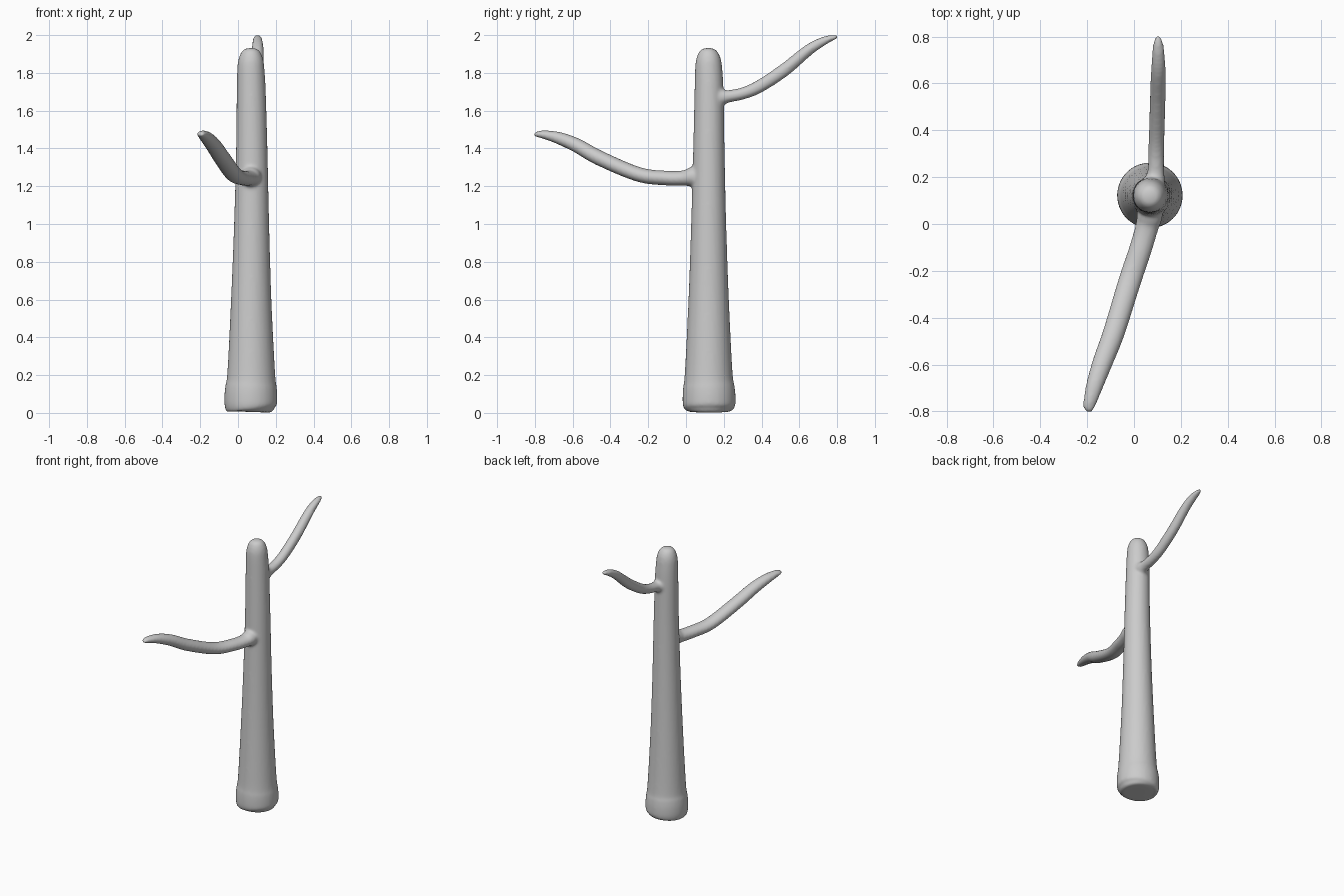
import bpy, bmesh, math
from mathutils import Vector


def spline(rows, steps=6):
    """Catmull-Rom interpolation through station rows."""
    pts = [rows[0]] + rows + [rows[-1]]
    out = []
    for i in range(1, len(pts) - 2):
        for s in range(steps):
            t = s / steps
            out.append([0.5 * (2 * b + (c - a) * t + (2 * a - 5 * b + 4 * c - d) * t * t
                               + (3 * b - a - 3 * c + d) * t ** 3)
                        for a, b, c, d in zip(*pts[i - 1:i + 3])])
    return out + [list(rows[-1])]


def limb(bm, rows, side, sides=32):
    """Sweep an ellipse; each row is x, y, z, half width, half thickness."""
    rows = spline(rows)
    pos = [Vector(r[:3]) for r in rows]
    rings = []
    for i, r in enumerate(rows):
        tangent = (pos[min(i + 1, len(pos) - 1)] - pos[max(i - 1, 0)]).normalized()
        v = tangent.cross(side).normalized()
        u = v.cross(tangent)
        rings.append([bm.verts.new(pos[i] + u * r[3] * math.cos(a) + v * r[4] * math.sin(a))
                      for a in (2 * math.pi * k / sides for k in range(sides))])
    for a, b in zip(rings, rings[1:]):
        for k in range(sides):
            n = (k + 1) % sides
            bm.faces.new((a[k], a[n], b[n], b[k]))
    bm.faces.new(rings[0])
    bm.faces.new(rings[-1])


# Separate closed shells for trunk and branches, fused by the remesh
bm = bmesh.new()

# Trunk with flared foot and rounded top: z, x, y, radius
trunk = [(0.005, .07, .122, .100), (.013, .07, .122, .122), (.035, .068, .122, .138),
         (.09, .068, .122, .140), (.14, .069, .121, .136), (.22, .07, .12, .126),
         (.60, .07, .12, .107), (1.0, .072, .12, .093), (1.4, .073, .121, .083),
         (1.7, .07, .122, .077), (1.82, .068, .12, .072), (1.87, .068, .119, .066),
         (1.905, .068, .118, .053), (1.924, .068, .118, .037), (1.932, .068, .118, .012)]
limb(bm, [(x, y, z, r, r) for z, x, y, r in trunk], Vector((1, 0, 0)))

# Lower branch, reaching to the front left
limb(bm, [(.078, .09, 1.26, .05, .05), (.066, .03, 1.25, .055, .050),
          (.056, -.01, 1.243, .050, .041), (.03, -.10, 1.243, .049, .039),
          (-.02, -.25, 1.262, .049, .039), (-.085, -.46, 1.350, .047, .040),
          (-.13, -.58, 1.417, .044, .038), (-.165, -.68, 1.457, .038, .032),
          (-.188, -.76, 1.474, .029, .021), (-.194, -.792, 1.474, .021, .015),
          (-.196, -.805, 1.473, .008, .006)], Vector((1, -.3, 0)))

# Upper branch, reaching to the back
limb(bm, [(.085, .14, 1.67, .04, .04), (.09, .19, 1.672, .043, .043),
          (.093, .225, 1.676, .036, .033), (.095, .30, 1.691, .034, .032),
          (.097, .386, 1.727, .034, .034), (.101, .52, 1.815, .034, .035),
          (.104, .65, 1.922, .032, .030), (.104, .73, 1.969, .027, .023),
          (.103, .78, 1.987, .020, .014), (.102, .805, 1.991, .009, .007)],
     Vector((1, 0, 0)))

bmesh.ops.recalc_face_normals(bm, faces=bm.faces)
mesh = bpy.data.meshes.new("bare_tree")
bm.to_mesh(mesh)
bm.free()
tree = bpy.data.objects.new("bare_tree", mesh)
bpy.context.collection.objects.link(tree)

# Fuse the shells and soften the joints
remesh = tree.modifiers.new("fuse", 'REMESH')
remesh.mode = 'VOXEL'
remesh.voxel_size = 0.009
remesh.use_smooth_shade = True
soften = tree.modifiers.new("soften", 'SMOOTH')
soften.factor = 0.5
soften.iterations = 8
